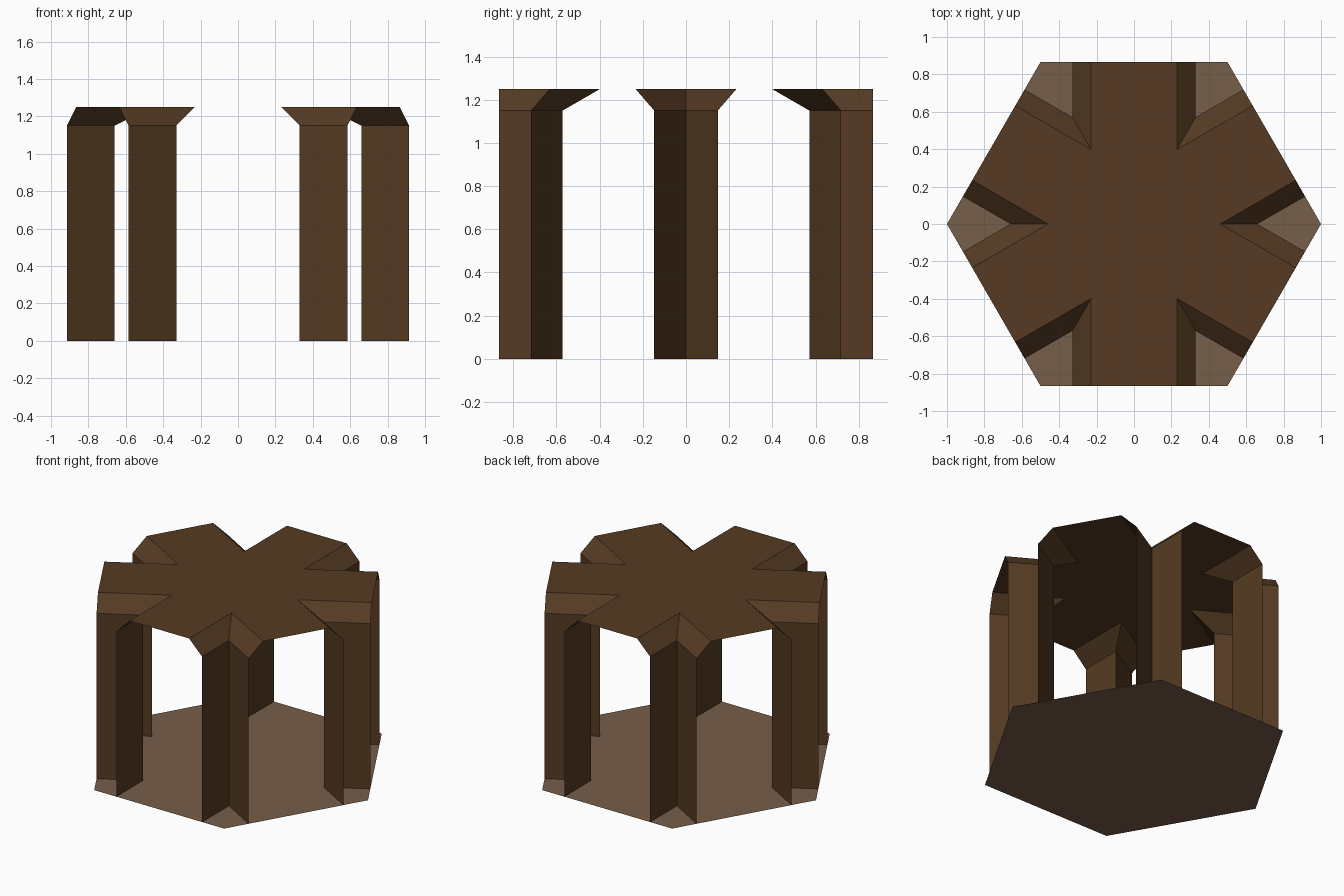
import bpy, bmesh, math
from mathutils import Matrix, Vector

if "Cube" in bpy.data.objects:
    bpy.data.objects.remove(bpy.data.objects["Cube"])

WALL_TOP, ROOF_Z = 1.15, 1.25
NOTCH_LOW, NOTCH_HIGH = 0.17, 0.27   # notch length along the hexagon edge


def material(name, rgb):
    m = bpy.data.materials.new(name)
    m.diffuse_color = (*rgb, 1)
    m.use_nodes = True
    m.node_tree.nodes["Principled BSDF"].inputs["Base Color"].default_value = m.diffuse_color
    return m


wood = material("dark_brown", (0.092, 0.044, 0.017))
floor_mat = material("light_brown", (0.185, 0.112, 0.068))


def build(name, faces, mat):
    bm = bmesh.new()
    for f in faces:
        bm.faces.new([bm.verts.new(p) for p in f])
    bmesh.ops.remove_doubles(bm, verts=bm.verts, dist=1e-4)
    me = bpy.data.meshes.new(name)
    bm.to_mesh(me)
    bm.free()
    me.materials.append(mat)
    ob = bpy.data.objects.new(name, me)
    bpy.context.collection.objects.link(ob)
    return ob


def notch(t, z, corner):
    """Three points of the kite notch at one hexagon corner."""
    h = t * math.sqrt(3) / 2
    rot = Matrix.Rotation(math.radians(60 * corner), 3, 'Z')
    return [rot @ Vector(p) for p in ((1 - t / 2, -h, z), (1 - 2 * t, 0, z), (1 - t / 2, h, z))]


# Flat hexagonal floor
build("floor", [[(math.cos(math.radians(60 * i)), math.sin(math.radians(60 * i)), 0)
                 for i in range(6)]], floor_mat)

# Roof sheet with a notch cut from every corner
build("roof", [[p for i in range(6) for p in notch(NOTCH_HIGH, ROOF_Z, i)]], wood)

# Folded corner walls with flared tops
for i in range(6):
    rings = [notch(NOTCH_LOW, 0, i), notch(NOTCH_LOW, WALL_TOP, i), notch(NOTCH_HIGH, ROOF_Z, i)]
    faces = [[a[k], a[k + 1], b[k + 1], b[k]]
             for a, b in zip(rings, rings[1:]) for k in range(2)]
    build(f"corner_wall_{i + 1}", faces, wood)
